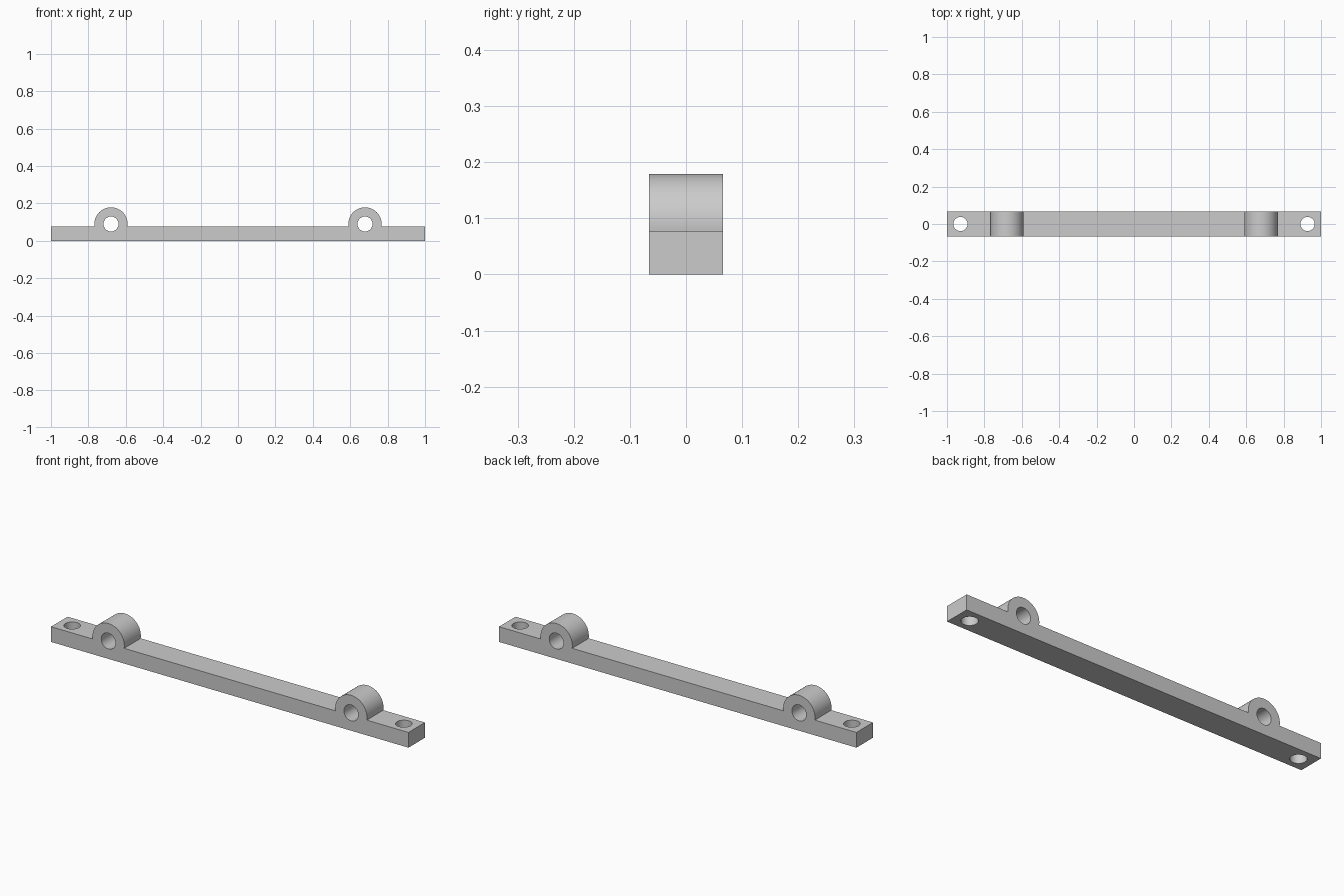
import bpy, bmesh
from math import sin, cos, pi, asin, sqrt

cube = bpy.data.objects.get("Cube")
if cube:
    bpy.data.objects.remove(cube, do_unlink=True)

HALF_DEPTH, BAR_TOP = 0.066, 0.077
LUG_X, LUG_Z, LUG_R, BORE_R = 0.679, 0.09, 0.089, 0.04
SCREW_X, SCREW_R = 0.928, 0.038

grey = bpy.data.materials.new("plain grey")
grey.use_nodes = True
colour = (0.6, 0.6, 0.6, 1)
grey.diffuse_color = colour
grey.node_tree.nodes["Principled BSDF"].inputs["Base Color"].default_value = colour


def lug_arc(cx, steps=40):
    """Arc over the bar, from its right foot to its left foot."""
    start = asin((BAR_TOP - LUG_Z) / LUG_R)
    sweep = pi - 2 * start
    angles = [start + sweep * i / steps for i in range(steps + 1)]
    return [(cx + LUG_R * cos(a), LUG_Z + LUG_R * sin(a)) for a in angles]


def cutter(name, location, radius, rotation):
    bpy.ops.mesh.primitive_cylinder_add(vertices=48, radius=radius, depth=0.5,
                                        location=location, rotation=rotation)
    ob = bpy.context.object
    ob.name = name
    ob.hide_render = True
    return ob


# Bar with two rounded lugs, extruded from one side profile
profile = [(-1, 0), (1, 0), (1, BAR_TOP)]
profile += lug_arc(LUG_X) + lug_arc(-LUG_X) + [(-1, BAR_TOP)]
bm = bmesh.new()
face = bm.faces.new([bm.verts.new((x, -HALF_DEPTH, z)) for x, z in profile])
side = bmesh.ops.extrude_face_region(bm, geom=[face])
bmesh.ops.translate(bm, vec=(0, 2 * HALF_DEPTH, 0),
                    verts=[v for v in side["geom"] if isinstance(v, bmesh.types.BMVert)])
bmesh.ops.recalc_face_normals(bm, faces=bm.faces)
mesh = bpy.data.meshes.new("mounting_bar")
bm.to_mesh(mesh)
bm.free()
mesh.materials.append(grey)
bar = bpy.data.objects.new("mounting_bar", mesh)
bpy.context.collection.objects.link(bar)

# Lug bores and vertical screw holes
cutters = []
for s, label in ((1, "left"), (-1, "right")):
    cutters.append(cutter(label + "_bore", (s * LUG_X, 0, LUG_Z), BORE_R, (pi / 2, 0, 0)))
    cutters.append(cutter(label + "_screw_hole", (s * SCREW_X, 0, 0), SCREW_R, (0, 0, 0)))

bpy.ops.object.select_all(action="DESELECT")
bar.select_set(True)
bpy.context.view_layer.objects.active = bar
for c in cutters:
    mod = bar.modifiers.new(c.name, "BOOLEAN")
    mod.operation, mod.solver, mod.object = "DIFFERENCE", "EXACT", c
    bpy.ops.object.modifier_apply(modifier=mod.name)
for c in cutters:
    bpy.data.objects.remove(c, do_unlink=True)

# Rounded faces smooth, corners crisp
bpy.ops.object.shade_smooth_by_angle(angle=pi / 6)
